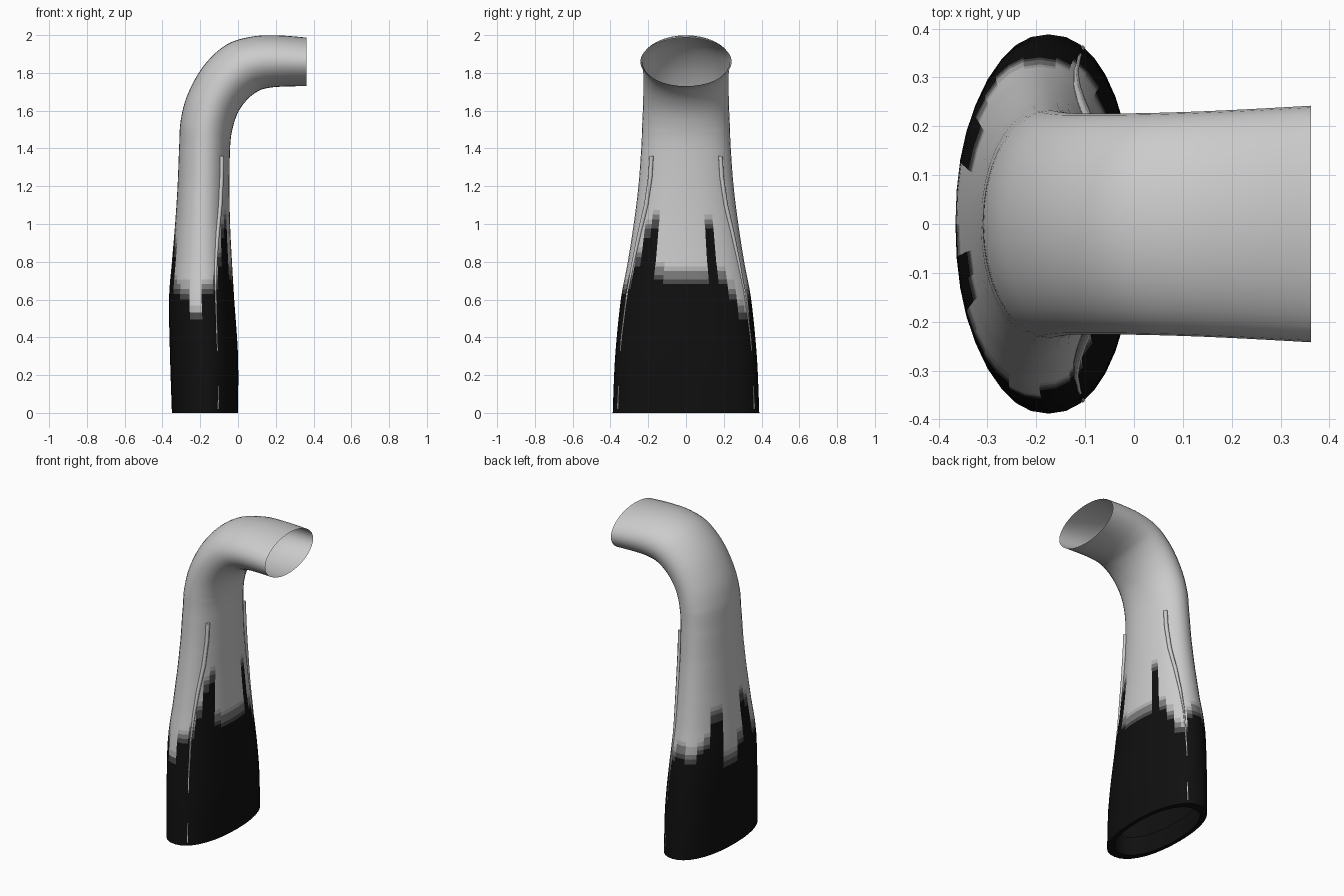
import bpy, bmesh, math
from mathutils import Vector

if "Cube" in bpy.data.objects:
    bpy.data.objects.remove(bpy.data.objects["Cube"])

# Sections along the pipe: inner x, inner z, outer x, outer z, half width in y
SECT = [
    (0.000, 0.00, -0.350, 0.00, 0.388), (0.000, 0.30, -0.360, 0.30, 0.375),
    (-0.020, 0.60, -0.365, 0.60, 0.345), (-0.032, 0.80, -0.350, 0.80, 0.308),
    (-0.042, 1.00, -0.333, 1.00, 0.277), (-0.045, 1.20, -0.320, 1.20, 0.252),
    (-0.042, 1.40, -0.312, 1.40, 0.237), (-0.030, 1.50, -0.303, 1.55, 0.232),
    (0.000, 1.59, -0.265, 1.69, 0.227), (0.050, 1.66, -0.180, 1.84, 0.226),
    (0.110, 1.705, -0.060, 1.95, 0.227), (0.170, 1.722, 0.080, 1.993, 0.230),
    (0.250, 1.728, 0.220, 1.998, 0.235), (0.362, 1.73, 0.362, 1.987, 0.242)]
SIDES, STEPS = 36, 8
# Height of the dark area around the pipe, one value per side from +x
DARK = [.70, .70, .98, .70, .62, .52, .50, .60, .65, .65, .62, .62,
        .66, .70, .85, .85, .55, .55, .65, .90, .85, .65, .64, .62,
        .62, .50, .50, .64, .64, .68, .80, .95, 1.0, .72, .70, .70]
SHADES = [0.8, 0.45, 0.2, 0.07, 0.005]


def spline(i, f):
    p = [SECT[max(0, min(len(SECT) - 1, i + k))] for k in (-1, 0, 1, 2)]
    return [0.5 * (2 * b + (c - a) * f + (2 * a - 5 * b + 4 * c - d) * f * f
                   + (3 * b - a - 3 * c + d) * f ** 3) for a, b, c, d in zip(*p)]


def power(v, e):
    return math.copysign(abs(v) ** e, v)


def ring(sec, n, scale=1.0, lift=0.0):
    ix, iz, ox, oz, hy = sec
    mid = Vector(((ix + ox) / 2, 0, (iz + oz) / 2 + lift))
    axis = Vector(((ix - ox) / 2, 0, (iz - oz) / 2))
    pts = []
    for k in range(SIDES):
        t = 2 * math.pi * k / SIDES
        pts.append(mid + axis * power(math.cos(t), 2 / n) * scale
                   + Vector((0, hy * power(math.sin(t), 2 / n) * scale, 0)))
    return pts


def shade_material(v):
    m = bpy.data.materials.new("shade_%03d" % round(v * 1000))
    m.diffuse_color = (v, v, v, 1)
    m.use_nodes = True
    m.node_tree.nodes["Principled BSDF"].inputs["Base Color"].default_value = m.diffuse_color
    return m


# Bent pipe: short inner lip, bottom rim, then the outer skin
rings = [ring(SECT[0], 2.2, 0.86, 0.12), ring(SECT[0], 2.2, 0.86)]
for i in range(len(SECT) - 1):
    for s in range(STEPS):
        n = 2.2 - 0.2 * min(1, i / 7)
        rings.append(ring(spline(i, s / STEPS), n))
rings.append(ring(SECT[-1], 2.0))

bm = bmesh.new()
loops = [[bm.verts.new(p) for p in r] for r in rings]
for a, b in zip(loops, loops[1:]):
    for k in range(SIDES):
        j = (k + 1) % SIDES
        f = bm.faces.new((a[k], a[j], b[j], b[k]))
        fade = (f.calc_center_median().z - DARK[k] + 0.03) / 0.12
        level = round((1 - max(0, min(1, fade))) * (len(SHADES) - 1))
        f.material_index = level
        f.smooth = True
mesh = bpy.data.meshes.new("bent_pipe")
bm.to_mesh(mesh)
bm.free()
pipe = bpy.data.objects.new("bent_pipe", mesh)
bpy.context.collection.objects.link(pipe)
for v in SHADES:
    mesh.materials.append(shade_material(v))
bpy.context.view_layer.objects.active = pipe
pipe.select_set(True)
bpy.ops.object.shade_smooth_by_angle(angle=math.radians(50))


# Thin seams lying on the skin on both sides
def skin_y(x, z):
    for a, b in zip(SECT, SECT[1:]):
        if z <= b[1]:
            f = (z - a[1]) / (b[1] - a[1])
            ix, _, ox, _, hy = [p + (q - p) * f for p, q in zip(a, b)]
            u = abs((x - (ix + ox) / 2) / ((ix - ox) / 2))
            return hy * (1 - u ** 2.15) ** (1 / 2.15)


SEAM = [(-.085, 1.36, 1), (-.087, 1.25, 1), (-.094, 1.1, 1), (-.108, .95, .9),
        (-.117, .8, .7), (-.119, .65, .45), (-.113, .4, .4), (-.105, .02, .4)]
for name, side in (("front_seam", -1), ("back_seam", 1)):
    cu = bpy.data.curves.new(name, 'CURVE')
    cu.dimensions = '3D'
    cu.bevel_depth = 0.012
    cu.bevel_resolution = 1
    cu.use_fill_caps = True
    sp = cu.splines.new('POLY')
    sp.points.add(len(SEAM) - 1)
    for p, (x, z, r) in zip(sp.points, SEAM):
        p.co = (x, side * skin_y(x, z), z, 1)
        p.radius = r
    bpy.context.collection.objects.link(bpy.data.objects.new(name, cu))
